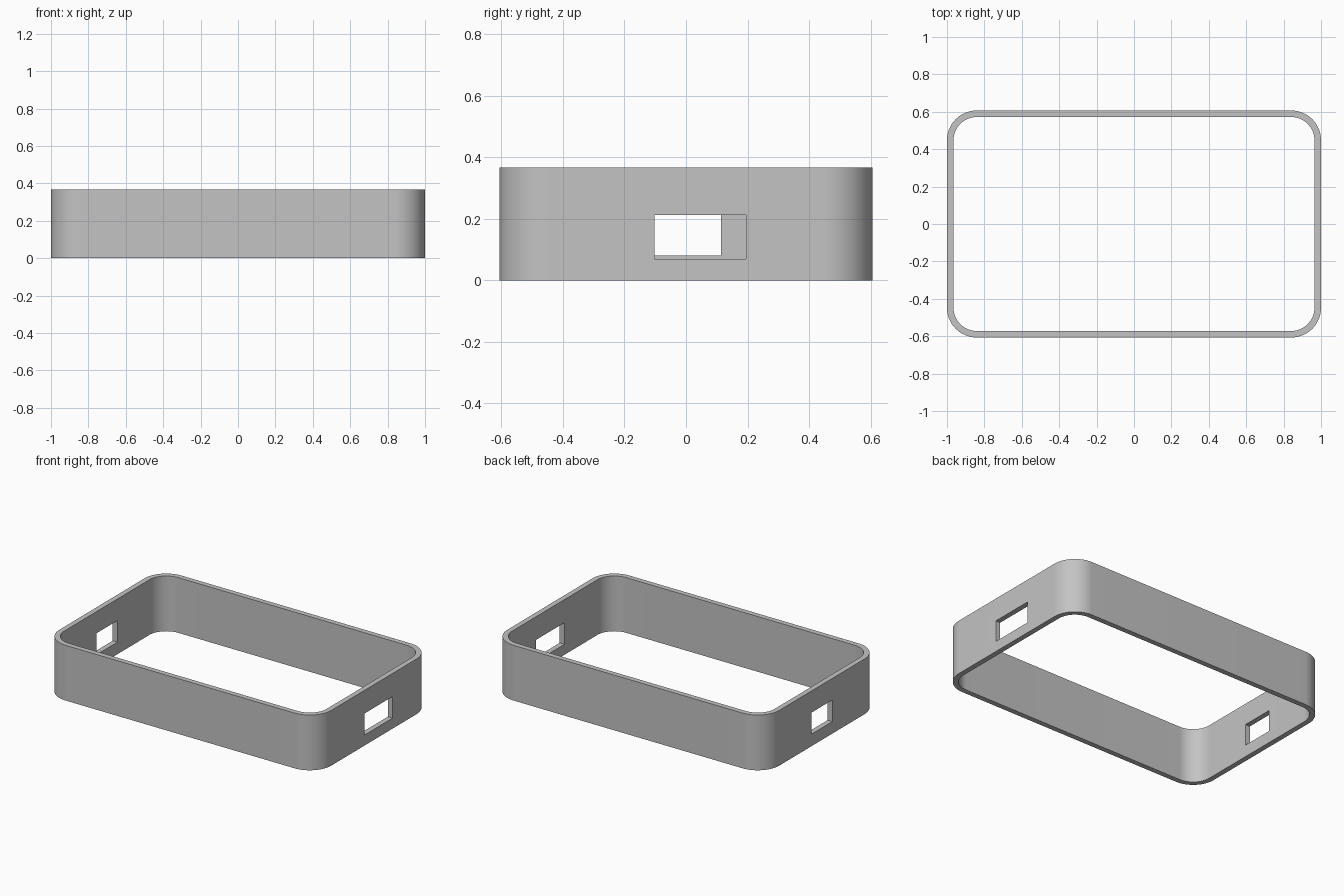
import bpy, bmesh, math

cube = bpy.data.objects.get("Cube")
if cube:
    bpy.data.objects.remove(cube, do_unlink=True)

HEIGHT, WALL = 0.367, 0.035
HALF_X, HALF_Y, RADIUS = 1.0, 0.607, 0.16

grey = bpy.data.materials.new("plain grey")
grey.use_nodes = True
colour = (0.55, 0.55, 0.55, 1)
grey.diffuse_color = colour
grey.node_tree.nodes["Principled BSDF"].inputs["Base Color"].default_value = colour


def rounded_outline(inset, steps=24):
    """Rounded rectangle, counter-clockwise, with concentric corners."""
    cx, cy, r = HALF_X - RADIUS, HALF_Y - RADIUS, RADIUS - inset
    points = []
    for quarter, (sx, sy) in enumerate([(1, 1), (-1, 1), (-1, -1), (1, -1)]):
        for i in range(steps + 1):
            a = (quarter + i / steps) * math.pi / 2
            points.append((sx * cx + r * math.cos(a), sy * cy + r * math.sin(a)))
    return points


def make_object(name, bm):
    bmesh.ops.recalc_face_normals(bm, faces=bm.faces)
    mesh = bpy.data.meshes.new(name)
    bm.to_mesh(mesh)
    bm.free()
    obj = bpy.data.objects.new(name, mesh)
    bpy.context.collection.objects.link(obj)
    return obj


# Open frame wall: four loops joined around the wall's section
bm = bmesh.new()
loops = [[bm.verts.new((x, y, z)) for x, y in rounded_outline(inset)]
         for inset, z in [(0, 0), (0, HEIGHT), (WALL, HEIGHT), (WALL, 0)]]
count = len(loops[0])
for k in range(4):
    a, b = loops[k], loops[(k + 1) % 4]
    for i in range(count):
        j = (i + 1) % count
        bm.faces.new((a[i], a[j], b[j], b[i]))
frame = make_object("frame_wall", bm)
frame.data.materials.append(grey)

# Rectangular ports through the two end walls
ports = [("left_port_cutter", 1, -0.103, 0.195, 0.07, 0.213),
         ("right_port_cutter", -1, -0.107, 0.113, 0.08, 0.223)]
for name, side, y0, y1, z0, z1 in ports:
    bm = bmesh.new()
    bmesh.ops.create_cube(bm, size=1)
    for v in bm.verts:
        v.co = (side + v.co.x * 0.2,
                y0 if v.co.y < 0 else y1,
                z0 if v.co.z < 0 else z1)
    cutter = make_object(name, bm)
    cutter.data.materials.append(grey)
    cutter.hide_render = True
    cutter.hide_set(True)
    cut = frame.modifiers.new(name, "BOOLEAN")
    cut.operation = "DIFFERENCE"
    cut.solver = "EXACT"
    cut.object = cutter

# Bake the cuts, then smooth the corners and keep edges sharp
bpy.ops.object.select_all(action="DESELECT")
frame.select_set(True)
bpy.context.view_layer.objects.active = frame
for name, *_ in ports:
    bpy.ops.object.modifier_apply(modifier=name)
    bpy.data.objects.remove(bpy.data.objects[name], do_unlink=True)
bpy.ops.object.shade_smooth_by_angle(angle=math.radians(30))
